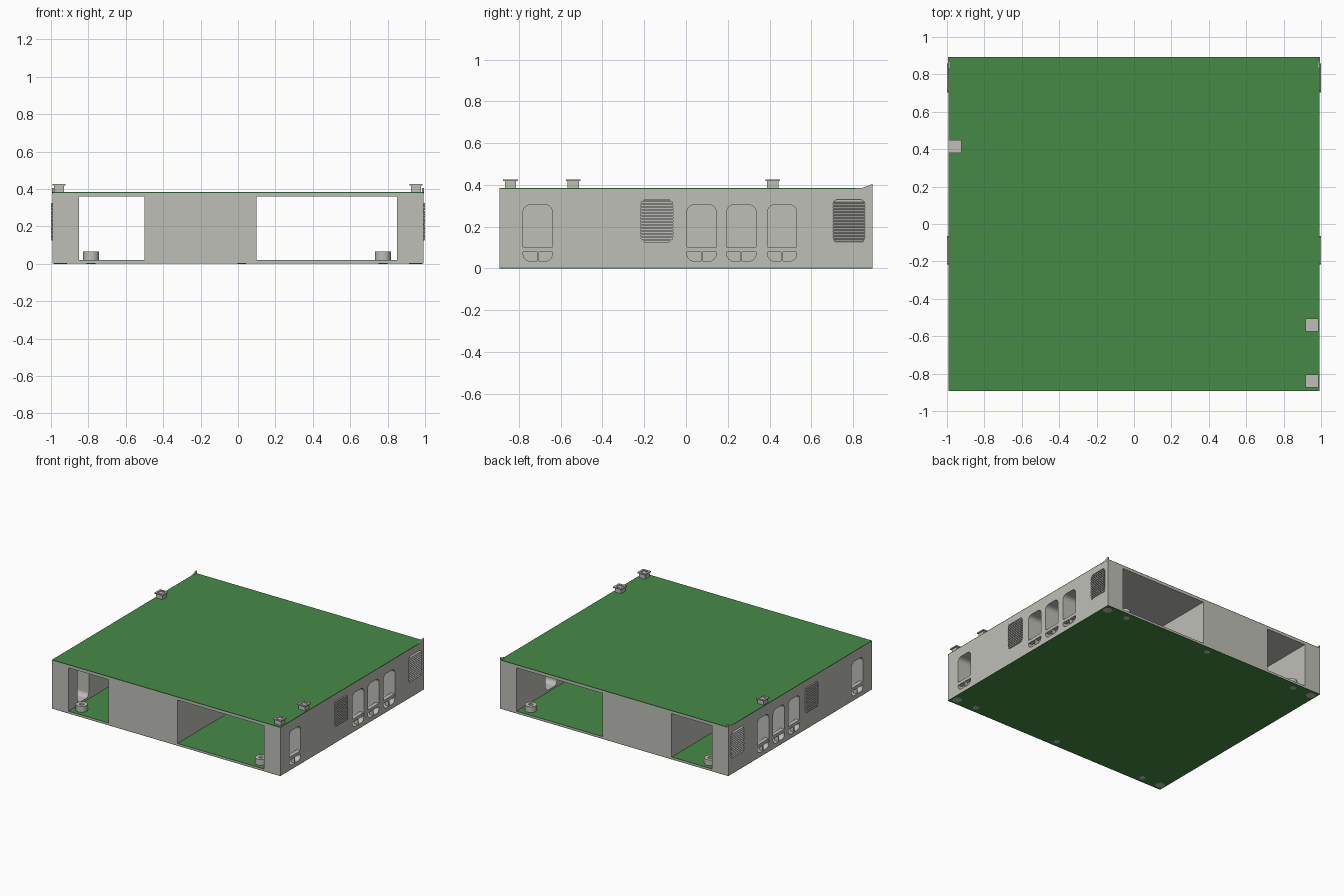
import bpy, bmesh, math
from mathutils import Matrix

if "Cube" in bpy.data.objects:
    bpy.data.objects.remove(bpy.data.objects["Cube"])


def material(name, rgb):
    m = bpy.data.materials.new(name)
    m.diffuse_color = (*rgb, 1)
    m.use_nodes = True
    m.node_tree.nodes["Principled BSDF"].inputs["Base Color"].default_value = m.diffuse_color
    return m


GREY = material("warm grey", (0.52, 0.52, 0.48))
GREEN = material("board green", (0.061, 0.254, 0.061))


def finish(name, bm, mat):
    bmesh.ops.recalc_face_normals(bm, faces=bm.faces[:])
    me = bpy.data.meshes.new(name)
    bm.to_mesh(me)
    bm.free()
    me.materials.append(mat)
    ob = bpy.data.objects.new(name, me)
    bpy.context.collection.objects.link(ob)
    return ob


def add_box(bm, x0, x1, y0, y1, z0, z1, tilt=0):
    m = (Matrix.Translation(((x0 + x1) / 2, (y0 + y1) / 2, (z0 + z1) / 2))
         @ Matrix.Rotation(tilt, 4, 'Y')
         @ Matrix.Diagonal((x1 - x0, y1 - y0, z1 - z0, 1)))
    return bmesh.ops.create_cube(bm, size=1, matrix=m)["verts"]


def add_prism_x(bm, pts, x0, x1):
    """Extrude a (y, z) outline along x."""
    f = bm.faces.new([bm.verts.new((x0, y, z)) for y, z in pts])
    r = bmesh.ops.extrude_face_region(bm, geom=[f])
    vs = [v for v in r["geom"] if isinstance(v, bmesh.types.BMVert)]
    bmesh.ops.translate(bm, vec=(x1 - x0, 0, 0), verts=vs)


def rounded(yc, hw, z0, z1, r, n=6):
    """Rounded rectangle outline in (y, z)."""
    pts = []
    corners = [(yc + hw - r, z1 - r), (yc - hw + r, z1 - r),
               (yc - hw + r, z0 + r), (yc + hw - r, z0 + r)]
    for i, (cy, cz) in enumerate(corners):
        for k in range(n + 1):
            a = math.pi / 2 * (i + k / n)
            pts.append((cy + r * math.cos(a), cz + r * math.sin(a)))
    return pts


W, D = 0.993, 0.893              # half width and half depth of the body
TUNNELS = [(-0.85, -0.5), (0.1, 0.85)]
SLOTS = [-0.71, 0.075, 0.265, 0.46]
GRILLES = [(-0.14, 0.0), (0.78, 0.6)]    # centre y, slat tilt

# Cutters: through tunnels, side slots, grille pockets
cut = bmesh.new()
for x0, x1 in TUNNELS:
    add_box(cut, x0, x1, -1.1, 1.1, 0.018, 0.36)
tunnel_cutter = finish("tunnel_cutter", cut, GREY)
cut = bmesh.new()
for s in (-1, 1):
    for y in SLOTS:
        add_prism_x(cut, rounded(y, 0.07, 0.035, 0.305, 0.035), s * 0.8, s * 1.1)
    for y, tilt in GRILLES:
        add_prism_x(cut, rounded(y, 0.077, 0.127, 0.33, 0.025), s * 0.95, s * 1.1)
side_cutter = finish("side_cutter", cut, GREY)

# Main housing
bm = bmesh.new()
add_box(bm, -W, W, -D, D, 0.005, 0.38)
body = finish("housing", bm, GREY)
for c in (tunnel_cutter, side_cutter):
    mod = body.modifiers.new("cut", 'BOOLEAN')
    mod.operation = 'DIFFERENCE'
    mod.solver = 'EXACT'
    mod.object = c
    c.hide_render = True
    c.hide_set(True)

# Green boards: bottom, top, tunnel floors
bm = bmesh.new()
add_box(bm, -W, W, -D, D, 0.001, 0.005)
finish("bottom_board", bm, GREEN)
bm = bmesh.new()
add_box(bm, -W, W, -D, D, 0.38, 0.385)
finish("top_board", bm, GREEN)
bm = bmesh.new()
for x0, x1 in TUNNELS:
    add_box(bm, x0, x1, -D, D, 0.0175, 0.0195)
finish("tunnel_floor", bm, GREEN)

# Bars across the lower part of each side slot
bm = bmesh.new()
for s in (-1, 1):
    xa, xb = sorted((s * 0.96, s * (W - 0.001)))
    for y in SLOTS:
        add_box(bm, xa, xb, y - 0.07, y + 0.07, 0.08, 0.104)
        add_box(bm, xa, xb, y - 0.004, y + 0.004, 0.035, 0.08)
finish("slot_bars", bm, GREY)

# Grille slats, slightly proud of the side walls
bm = bmesh.new()
N = 14
for s in (-1, 1):
    for y, tilt in GRILLES:
        for i in range(N):
            z = 0.135 + i * (0.187 / (N - 1))
            hw = 0.07 if i in (0, N - 1) else 0.077
            xa, xb = sorted((s * (0.974 if tilt else 0.962), s * 0.9995))
            add_box(bm, xa, xb, y - hw, y + hw, z - 0.0045, z + 0.0045, s * tilt)
# keep the slats within the overall width
for v in bm.verts:
    v.co.x = max(-1, min(1, v.co.x))
finish("grille_slats", bm, GREY)

# Curved fins rising at the back corners
bm = bmesh.new()
for s in (-1, 1):
    pts = [(0.80, 0.375)] + [(0.80 + (D - 0.80) * t, 0.381 + 0.024 * t * t)
                             for t in (0, 0.25, 0.5, 0.75, 1)] + [(D, 0.375)]
    add_prism_x(bm, pts, s * (W - 0.01), s * (W + 0.0005))
finish("corner_fins", bm, GREY)


def add_ring(bm, x, y, z0, z1, r_out, r_in, n=24):
    """Upright tube."""
    loops = []
    for r, z in ((r_out, z0), (r_out, z1), (r_in, z1), (r_in, z0)):
        loops.append([bm.verts.new((x + r * math.cos(2 * math.pi * k / n),
                                    y + r * math.sin(2 * math.pi * k / n), z))
                      for k in range(n)])
    for a in range(4):
        p, q = loops[a], loops[(a + 1) % 4]
        for k in range(n):
            j = (k + 1) % n
            bm.faces.new((p[k], p[j], q[j], q[k]))


# Round standoffs on the tunnel floors
bm = bmesh.new()
for x in (-0.785, 0.775):
    for y in (-0.82, 0.82):
        add_ring(bm, x, y, 0.018, 0.065, 0.043, 0.016)
standoffs = finish("standoffs", bm, GREY)

# Flat screw heads under the bottom board
bm = bmesh.new()
for y in (-0.84, 0.84):
    for x, r in ((-0.95, 0.035), (-0.785, 0.024), (0.02, 0.024), (0.775, 0.024), (0.95, 0.035)):
        bmesh.ops.create_cone(bm, cap_ends=True, segments=24, radius1=r, radius2=r, depth=0.004,
                              matrix=Matrix.Translation((x, y, 0.002)))
screws = finish("screw_heads", bm, GREY)

for ob in (standoffs, screws):
    bpy.ops.object.select_all(action='DESELECT')
    ob.select_set(True)
    bpy.context.view_layer.objects.active = ob
    bpy.ops.object.shade_smooth_by_angle(angle=math.radians(35))

# Square buttons on the top board: neck plus cap with a sunken centre
bm = bmesh.new()
for x, y in ((-0.957, 0.415), (0.952, -0.54), (0.952, -0.84)):
    add_box(bm, x - 0.027, x + 0.027, y - 0.027, y + 0.027, 0.38, 0.418)
    vs = add_box(bm, x - 0.035, x + 0.035, y - 0.035, y + 0.035, 0.418, 0.427)
    top = max({f for v in vs for f in v.link_faces}, key=lambda f: f.calc_center_median().z)
    bmesh.ops.inset_individual(bm, faces=[top], thickness=0.021)
    r = bmesh.ops.extrude_face_region(bm, geom=[top])
    bmesh.ops.translate(bm, vec=(0, 0, -0.007),
                        verts=[v for v in r["geom"] if isinstance(v, bmesh.types.BMVert)])
    bm.faces.remove(top) if top.is_valid else None
finish("top_buttons", bm, GREY)
